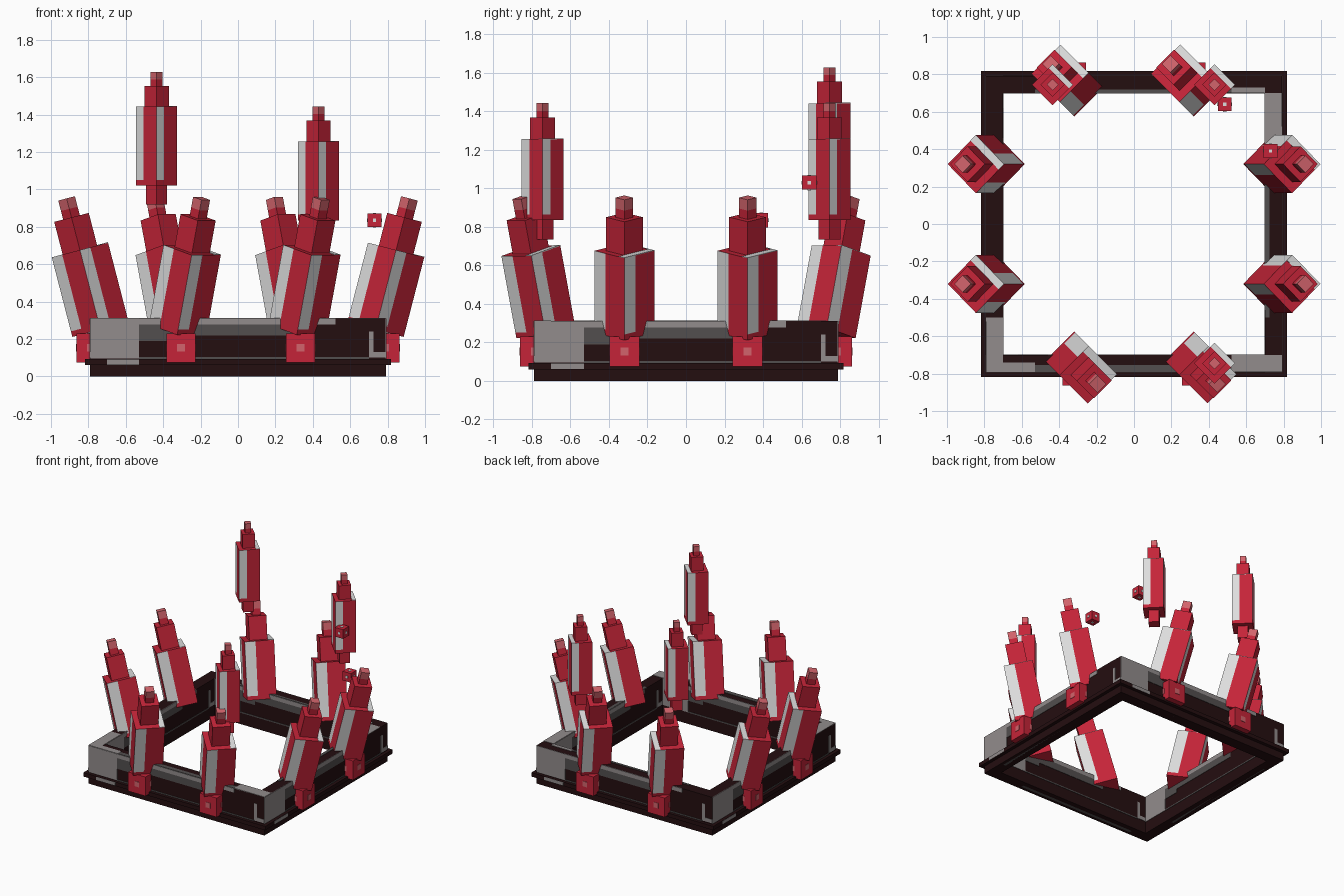
import bpy, bmesh, math
from mathutils import Matrix, Vector

cube = bpy.data.objects.get("Cube")
if cube:
    bpy.data.objects.remove(cube, do_unlink=True)


def material(name, rgb):
    lin = [((c / 255 + 0.055) / 1.055) ** 2.4 if c > 10 else c / 255 / 12.92 for c in rgb]
    m = bpy.data.materials.new(name)
    m.use_nodes = True
    m.diffuse_color = (*lin, 1)
    bsdf = m.node_tree.nodes["Principled BSDF"]
    bsdf.inputs["Base Color"].default_value = (*lin, 1)
    bsdf.inputs["Roughness"].default_value = 0.8
    return m


MATS = [material("crimson", (197, 36, 56)), material("pale_grey", (222, 222, 222)),
        material("pink", (210, 100, 108)), material("near_black", (36, 14, 16)),
        material("mid_grey", (146, 140, 140)), material("dark_grey", (82, 78, 78))]
RED, WHITE, PINK, BLACK, GREY, DARK = range(6)


def finish(bm, name):
    bmesh.ops.recalc_face_normals(bm, faces=bm.faces[:])
    me = bpy.data.meshes.new(name)
    bm.to_mesh(me)
    bm.free()
    for m in MATS:
        me.materials.append(m)
    ob = bpy.data.objects.new(name, me)
    bpy.context.collection.objects.link(ob)
    return ob


def box(bm, lo, hi, mat, mtx=Matrix()):
    lo, hi = Vector(lo), Vector(hi)
    size = Matrix.Diagonal((*(hi - lo), 1))
    geo = bmesh.ops.create_cube(bm, size=1, matrix=mtx @ Matrix.Translation((lo + hi) / 2) @ size)
    for f in {f for v in geo["verts"] for f in v.link_faces}:
        f.material_index = mat


def block(bm, w, z0, z1, mat, mtx):
    box(bm, (-w / 2, -w / 2, z0), (w / 2, w / 2, z1), mat, mtx)


def striped_body(bm, w, length, mtx):
    # square prism whose every side carries a pale stripe along its left edge
    h = w / 2
    corners = [Vector(c) for c in ((-h, -h, 0), (h, -h, 0), (h, h, 0), (-h, h, 0))]
    outline = []
    for i, c in enumerate(corners):
        outline += [c, c.lerp(corners[(i + 1) % 4], 0.37)]
    rings = [[bm.verts.new(mtx @ (p + Vector((0, 0, z)))) for p in outline]
             for z in (0, 0.07 * length, length)]
    for level in range(2):
        for i in range(8):
            j = (i + 1) % 8
            f = bm.faces.new((rings[level][i], rings[level][j], rings[level + 1][j], rings[level + 1][i]))
            f.material_index = WHITE if level == 1 and i % 2 == 0 else RED
    bm.faces.new(rings[0])
    bm.faces.new(rings[2])
    # pale strip on the shoulder
    box(bm, (h * 0.62, -h, length - 0.002), (h, h, length + 0.003), WHITE, mtx)


def crystal(name, base, tilt_dir, body, neck, tip, root=None):
    # each of body, neck, tip, root is (width, length)
    mtx = Matrix.Translation(base)
    if tilt_dir:
        axis = Vector((-tilt_dir[1], tilt_dir[0], 0))
        mtx = mtx @ Matrix.Rotation(math.radians(14.5), 4, axis)
    mtx = mtx @ Matrix.Rotation(math.radians(45), 4, "Z")
    bm = bmesh.new()
    striped_body(bm, *body, mtx)
    z = body[1]
    block(bm, neck[0], z, z + neck[1], RED, mtx)
    z += neck[1]
    mid = z + tip[1] * 0.45
    block(bm, tip[0], z, mid, RED, mtx)
    block(bm, tip[0], mid, z + tip[1], PINK, mtx)
    if root:
        block(bm, root[0], -root[1], 0, RED, mtx)
    finish(bm, name)


def dotted_cube(name, centre, w, dot, mat):
    # cube with a small square stud on every face
    bm = bmesh.new()
    mtx = Matrix.Translation(centre)
    block(bm, w, -w / 2, w / 2, RED, mtx)
    for a in range(3):
        half = [dot / 2] * 3
        half[a] = w / 2 + 0.003
        box(bm, [-v for v in half], half, mat, mtx)
    finish(bm, name)


def frame(name, outer, inner, z0, z1):
    bm = bmesh.new()
    loops = [[bm.verts.new((sx * r, sy * r, z)) for sx, sy in ((-1, -1), (1, -1), (1, 1), (-1, 1))]
             for r, z in ((outer, z0), (outer, z1), (inner, z1), (inner, z0))]
    for a in range(4):
        for i in range(4):
            j, b = (i + 1) % 4, (a + 1) % 4
            f = bm.faces.new((loops[a][i], loops[a][j], loops[b][j], loops[b][i]))
            f.material_index = BLACK
    finish(bm, name)


# square band and its ledge
R, IN, TOP = 0.79, 0.70, 0.31
frame("band", R, IN, 0, TOP)
frame("band_ledge", 0.817, 0.74, 0.06, 0.092)

# worn metal patches on every wall: left, right, bottom, top, colour
PATCHES = [(-0.79, -0.70, 0.095, 0.31, GREY), (-0.70, -0.53, 0.095, 0.31, GREY),
           (-0.53, 0.52, 0.277, 0.31, GREY), (-0.53, -0.38, 0.19, 0.277, DARK),
           (-0.38, 0.32, 0.22, 0.277, DARK), (0.70, 0.725, 0.10, 0.24, GREY),
           (0.725, 0.79, 0.10, 0.13, GREY), (-0.53, 0.70, 0.093, 0.103, DARK)]
bm = bmesh.new()
for k in range(4):
    rot = Matrix.Rotation(k * math.pi / 2, 4, "Z")
    for u0, u1, z0, z1, m in PATCHES:
        box(bm, (u0, -R - 0.003, z0), (u1, -R + 0.002, z1), m, rot)
        s = IN / R
        box(bm, (-u1 * s, -IN - 0.002, z0), (-u0 * s, -IN + 0.003, z1), m, rot)
    box(bm, (-0.70, -0.817 - 0.002, 0.062), (-0.53, -0.81, 0.09), GREY, rot)
    box(bm, (-0.60, -0.765, -0.0), (0.45, -0.74, 0.003), DARK, rot)
finish(bm, "wall_patches")

# patches on the top rim: x range, y range, colour
RIM = [(-0.79, -0.70, -0.79, -0.50, GREY), (-0.70, -0.53, -0.79, -0.74, GREY),
       (-0.53, 0.52, -0.79, -0.755, DARK), (0.52, 0.79, -0.79, -0.70, GREY),
       (0.70, 0.79, 0.42, 0.70, GREY), (0.52, 0.70, 0.70, 0.73, GREY),
       (0.70, 0.725, -0.50, 0.42, DARK), (-0.53, 0.52, 0.70, 0.72, DARK)]
bm = bmesh.new()
for x0, x1, y0, y1, m in RIM:
    box(bm, (x0, y0, TOP - 0.002), (x1, y1, TOP + 0.003), m)
finish(bm, "rim_patches")

# eight leaning crystals and their mounts
D = math.sqrt(0.5)
BIG = ((0.22, 0.44), (0.135, 0.18), (0.065, 0.105))
for n, s in (("a", -1), ("b", 1)):
    c = s * 0.32
    crystal("left_crystal_" + n, (0.735, c, 0.25), (1, 0), *BIG)
    crystal("right_crystal_" + n, (-0.735, c, 0.25), (-1, 0), *BIG)
    crystal("front_crystal_" + n, (c - 0.003, -0.728, 0.25), (D, -D), *BIG)
    crystal("back_crystal_" + n, (c + 0.003, 0.728, 0.25), (-D, D), *BIG)
    for side, x, y in (("left", 0.785, c), ("right", -0.785, c),
                       ("front", c + 0.015, -0.785), ("back", c - 0.015, 0.785)):
        dotted_cube(f"{side}_mount_{n}", (x, y, 0.153), 0.155, 0.042, PINK)

# three floating crystals
SMALL = ((0.155, 0.422), (0.092, 0.112), (0.045, 0.075), (0.08, 0.1))
for name, pos in (("tall", (-0.435, 0.745, 1.02)), ("back", (0.43, 0.745, 0.835)),
                  ("front", (0.43, -0.745, 0.835))):
    crystal("floating_crystal_" + name, pos, None, *SMALL)

# two floating cubes
dotted_cube("floating_cube_low", (0.73, 0.39, 0.835), 0.074, 0.018, WHITE)
dotted_cube("floating_cube_high", (0.485, 0.64, 1.03), 0.074, 0.018, WHITE)
